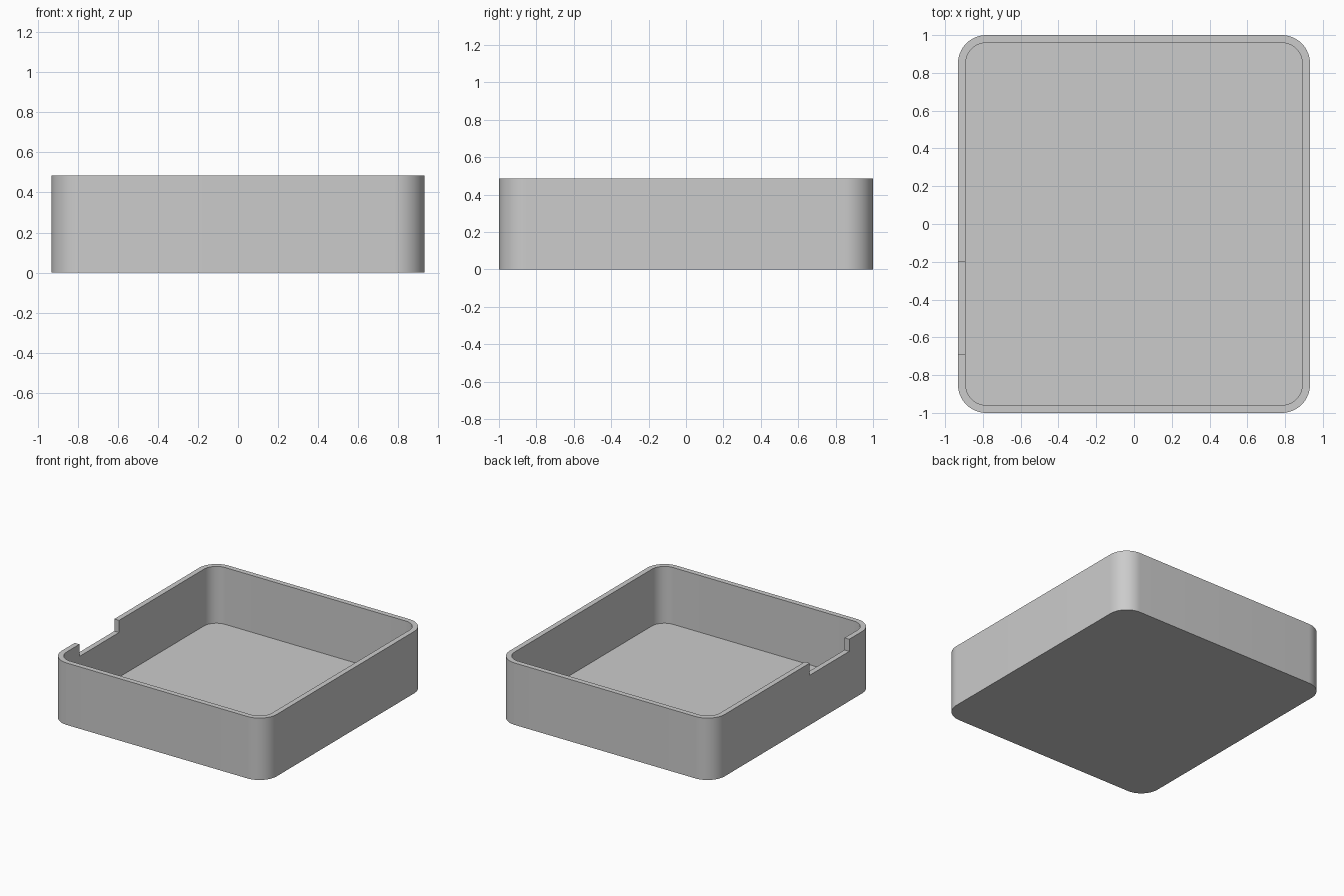
import bpy
import bmesh
from math import sin, cos, pi, radians
from mathutils import Matrix

cube = bpy.data.objects.get("Cube")
if cube:
    bpy.data.objects.remove(cube, do_unlink=True)

HALF_X, HALF_Y, HEIGHT = 0.932, 1.0, 0.485
WALL, FLOOR, RADIUS = 0.041, 0.04, 0.15
NOTCH_Y, NOTCH_Z = (-0.69, -0.2), 0.39
STEPS = 16  # segments per rounded corner

grey = bpy.data.materials.new("plain grey")
grey.use_nodes = True
colour = (0.6, 0.6, 0.6, 1)
grey.diffuse_color = colour
grey.node_tree.nodes["Principled BSDF"].inputs["Base Color"].default_value = colour


def finish(bm, name):
    """Turn a bmesh into a linked object."""
    bmesh.ops.recalc_face_normals(bm, faces=bm.faces)
    mesh = bpy.data.meshes.new(name)
    bm.to_mesh(mesh)
    bm.free()
    obj = bpy.data.objects.new(name, mesh)
    obj.data.materials.append(grey)
    bpy.context.collection.objects.link(obj)
    return obj


def rounded_loop(bm, inset, z):
    """Ring of vertices around a rounded rectangle."""
    ring = []
    r = RADIUS - inset
    corners = ((1, 1), (-1, 1), (-1, -1), (1, -1))
    for quarter, (sx, sy) in enumerate(corners):
        for i in range(STEPS + 1):
            a = (quarter + i / STEPS) * pi / 2
            x = sx * (HALF_X - RADIUS) + r * cos(a)
            y = sy * (HALF_Y - RADIUS) + r * sin(a)
            ring.append(bm.verts.new((x, y, z)))
    return ring


# Open tray: underside, outer wall, rim, inner wall, floor
bm = bmesh.new()
rings = [rounded_loop(bm, inset, z) for inset, z in
         ((0, 0), (0, HEIGHT), (WALL, HEIGHT), (WALL, FLOOR))]
for low, high in zip(rings, rings[1:]):
    for i in range(len(low)):
        j = (i + 1) % len(low)
        bm.faces.new((low[i], low[j], high[j], high[i]))
bm.faces.new(rings[0])
bm.faces.new(rings[-1])
tray = finish(bm, "tray")

# Notch in the top of the right wall
bm = bmesh.new()
size = (WALL * 4, NOTCH_Y[1] - NOTCH_Y[0], 0.4)
centre = (WALL / 2 - HALF_X, sum(NOTCH_Y) / 2, NOTCH_Z + size[2] / 2)
bmesh.ops.create_cube(bm, size=1, matrix=Matrix.LocRotScale(centre, None, size))
cutter = finish(bm, "notch_cutter")
cutter.hide_render = True

cut = tray.modifiers.new("notch", 'BOOLEAN')
cut.operation = 'DIFFERENCE'
cut.solver = 'EXACT'
cut.object = cutter

bpy.ops.object.select_all(action='DESELECT')
tray.select_set(True)
bpy.context.view_layer.objects.active = tray
bpy.ops.object.modifier_apply(modifier=cut.name)
bpy.data.objects.remove(cutter, do_unlink=True)
bpy.ops.object.shade_smooth_by_angle(angle=radians(30))
